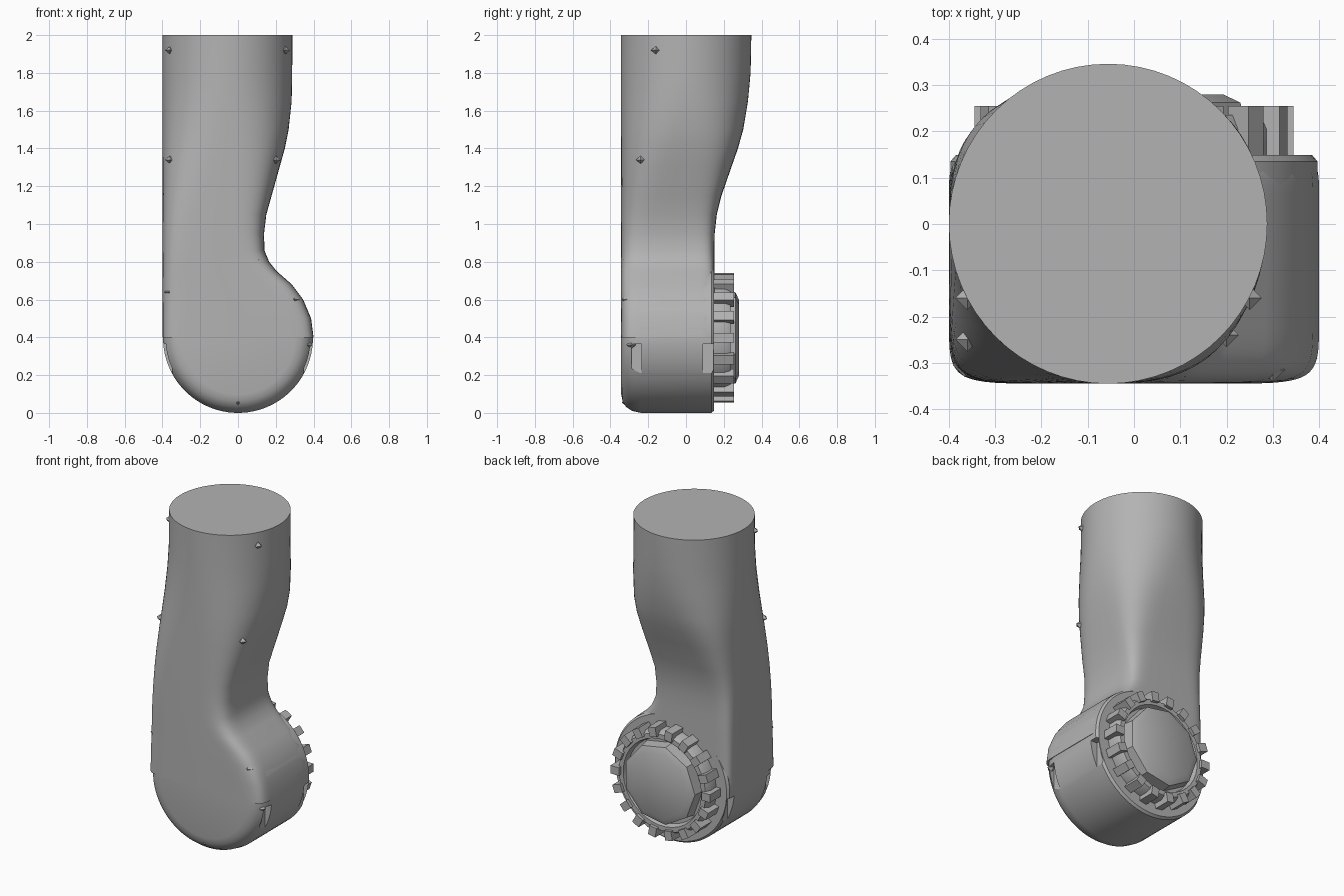
import bpy, bmesh, math
from mathutils import Matrix, Vector

cube = bpy.data.objects.get("Cube")
if cube:
    bpy.data.objects.remove(cube, do_unlink=True)

grey = bpy.data.materials.new("plain grey")
grey.use_nodes = True
grey.diffuse_color = (0.45, 0.45, 0.45, 1)
grey.node_tree.nodes["Principled BSDF"].inputs["Base Color"].default_value = (0.45, 0.45, 0.45, 1)

FRONT, LEFT = -0.345, -0.4
HUB = 0.397


def finish(bm, name, smooth=True):
    bmesh.ops.recalc_face_normals(bm, faces=bm.faces)
    mesh = bpy.data.meshes.new(name)
    bm.to_mesh(mesh)
    bm.free()
    mesh.materials.append(grey)
    obj = bpy.data.objects.new(name, mesh)
    bpy.context.collection.objects.link(obj)
    if smooth:
        bpy.ops.object.select_all(action='DESELECT')
        obj.select_set(True)
        bpy.context.view_layer.objects.active = obj
        bpy.ops.object.shade_smooth_by_angle(angle=math.radians(32))
    return obj


def loft(rings, name, smooth=True):
    """Skin a list of closed rings and cap both ends."""
    bm = bmesh.new()
    rows = [[bm.verts.new(p) for p in ring] for ring in rings]
    n = len(rows[0])
    for a, b in zip(rows, rows[1:]):
        for i in range(n):
            j = (i + 1) % n
            bm.faces.new((a[i], a[j], b[j], b[i]))
    bm.faces.new(rows[0])
    bm.faces.new(rows[-1])
    return finish(bm, name, smooth)


def lathe(profile, name, sides):
    """Turn (radius, y) points around the hub axis."""
    def ring(r, y):
        angles = [math.tau * (i + 0.5) / sides for i in range(sides)]
        return [(r * math.cos(a), y, HUB + r * math.sin(a)) for a in angles]
    return loft([ring(r, y) for r, y in profile], name)


def box(bm, centre, size, turn=0):
    m = Matrix.Translation(centre) @ Matrix.Rotation(turn, 4, 'Y') @ Matrix.Diagonal((*size, 1))
    bmesh.ops.create_cube(bm, size=1, matrix=m)


# Casing: round tube at the top, blending to a boxy section at the hub
def section(z, right, back, left=LEFT):
    t = min(1, max(0, (1.85 - z) / 1.4))
    front_n, back_n = 2 + 7 * t ** 2, 2 + 12 * t ** 2
    cx, hx = (left + right) / 2, (right - left) / 2
    cy, hy = (FRONT + back) / 2, (back - FRONT) / 2
    pts = []
    for i in range(64):
        c, s = math.cos(math.tau * i / 64), math.sin(math.tau * i / 64)
        e = 2 / (back_n if s > 0 else front_n)
        pts.append((cx + hx * math.copysign(abs(c) ** e, c),
                    cy + hy * math.copysign(abs(s) ** e, s), z))
    return pts


outline = [(0.4, 0.4, 0.15), (0.5, 0.387, 0.15), (0.6, 0.345, 0.15), (0.68, 0.285, 0.15),
           (0.75, 0.205, 0.15), (0.8, 0.165, 0.15), (0.86, 0.14, 0.15), (0.95, 0.138, 0.152),
           (1.05, 0.15, 0.163), (1.15, 0.178, 0.188), (1.3, 0.22, 0.24), (1.4, 0.248, 0.275),
           (1.5, 0.268, 0.303), (1.65, 0.284, 0.328), (1.8, 0.287, 0.342), (2.0, 0.288, 0.346)]
loft([section(*row) for row in outline], "arm_casing")

# Hub drum with a rounded front rim
drum = lathe([(0.3, -0.343), (0.335, -0.336), (0.365, -0.318), (0.387, -0.285), (0.397, -0.24),
              (0.397, 0.135), (0.385, 0.149)], "hub_drum", 72)

# Slots at the ends of each side panel
bm = bmesh.new()
for side in (-1, 1):
    for y in (-0.262, 0.118):
        box(bm, (side * 0.4, y, 0.28), (0.1, 0.055, 0.17))
cutter = finish(bm, "slot_cutter", False)
cutter.hide_render = True
cutter.hide_set(True)
cut = drum.modifiers.new("slots", 'BOOLEAN')
cut.object = cutter
cut.solver = 'EXACT'

# Rear toothed ring and faceted cap
lathe([(0.315, 0.14), (0.315, 0.205), (0.3, 0.235), (0.27, 0.235), (0.26, 0.2)], "rear_ring", 36)
lathe([(0.255, 0.19), (0.245, 0.262), (0.205, 0.28)], "rear_cap", 9)
bm = bmesh.new()
for k in range(18):
    a = math.tau * k / 18
    centre = Vector((0.315 * math.cos(a), 0.2, HUB + 0.315 * math.sin(a)))
    box(bm, centre, (0.058, 0.11, 0.05), -a)
finish(bm, "ring_teeth", False)

# Small faceted rivets along the front edges
bm = bmesh.new()
for x, y, z in [(-0.36, -0.16, 1.92), (0.25, -0.16, 1.92), (-0.36, -0.25, 1.34), (0.2, -0.24, 1.34),
                (0.11, -0.305, 0.81), (-0.365, -0.305, 0.64), (0.3, -0.315, 0.6),
                (0.37, -0.29, 0.36), (0, -0.315, 0.055)]:
    m = Matrix.Translation((x, y, z)) @ Matrix.Diagonal((1, 1, 0.8, 1))
    bmesh.ops.create_uvsphere(bm, u_segments=4, v_segments=2, radius=0.026, matrix=m)
finish(bm, "edge_rivets", False)
